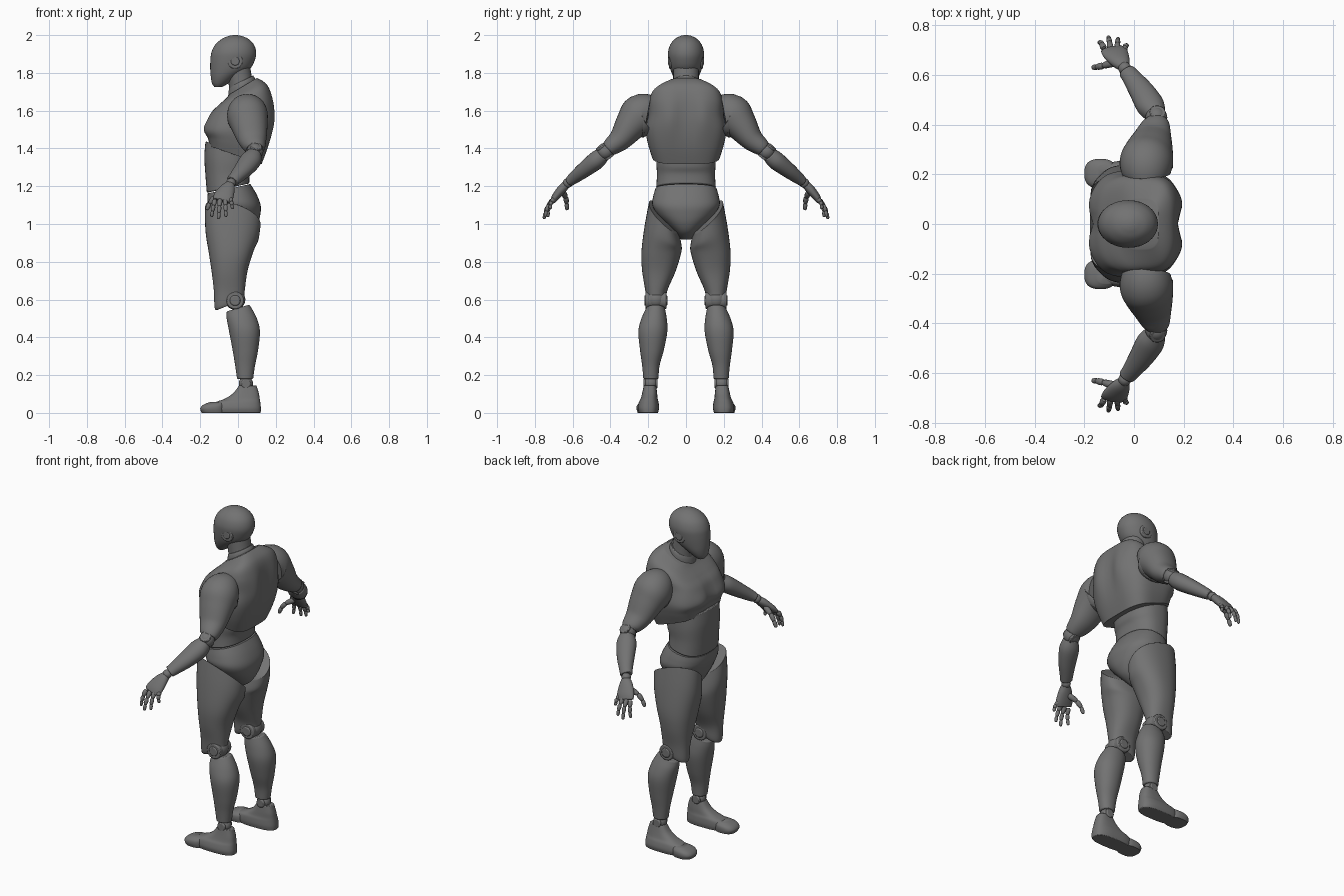
import bpy, bmesh
from math import cos, sin, pi, exp
from mathutils import Vector

dark = bpy.data.materials.new("dark_grey")
dark.diffuse_color = (.17, .17, .17, 1)


def finish(name, bm, mirror=False, bevel=0.0):
    bmesh.ops.recalc_face_normals(bm, faces=bm.faces)
    me = bpy.data.meshes.new(name)
    bm.to_mesh(me)
    bm.free()
    me.materials.append(dark)
    ob = bpy.data.objects.new(name, me)
    bpy.context.collection.objects.link(ob)
    bpy.ops.object.select_all(action='DESELECT')
    ob.select_set(True)
    bpy.context.view_layer.objects.active = ob
    bpy.ops.object.shade_smooth_by_angle(angle=0.85)
    if bevel:
        b = ob.modifiers.new("edge", 'BEVEL')
        b.width, b.segments, b.limit_method, b.angle_limit = bevel, 2, 'ANGLE', 0.9
    if mirror:
        m = ob.modifiers.new("mirror", 'MIRROR')
        m.use_axis = (False, True, False)
    return ob


def smooth_rows(rows, size, steps):
    """Catmull-Rom interpolation between rows of parameters."""
    rows = [tuple(r) + (0,) * (size - len(r)) for r in rows]
    p = [rows[0]] + rows + [rows[-1]]
    out = []
    for i in range(1, len(p) - 2):
        for s in range(steps):
            t = s / steps
            out.append([0.5 * (2 * b + (c - a) * t + (2 * a - 5 * b + 4 * c - d) * t * t
                               + (3 * b - a - 3 * c + d) * t ** 3)
                        for a, b, c, d in zip(*p[i - 1:i + 3])])
    return out + [list(rows[-1])]


def skin(name, rings, mirror, bevel):
    bm = bmesh.new()
    loops = [[bm.verts.new(v) for v in r] for r in rings]
    n = len(loops[0])
    for a, b in zip(loops, loops[1:]):
        for i in range(n):
            bm.faces.new((a[i], a[(i + 1) % n], b[(i + 1) % n], b[i]))
    bm.faces.new(loops[0])
    bm.faces.new(loops[-1])
    return finish(name, bm, mirror, bevel)


def unit_ring(n, power):
    def s(v):
        return (1 if v > 0 else -1) * abs(v) ** (2 / power)
    return [(s(cos(2 * pi * i / n)), s(sin(2 * pi * i / n))) for i in range(n)]


def stack(name, rows, mirror=False, power=2.3, n=40, steps=5, bevel=0.006, shape=None):
    """Upright loft; row = z, x0, x1, y0, y1, tilt along x, tilt along y."""
    rings = []
    for z, x0, x1, y0, y1, tx, ty in smooth_rows(rows, 7, steps):
        ring = []
        for c, s in unit_ring(n, power):
            dx, dy = c * (x1 - x0) / 2, s * (y1 - y0) / 2
            v = Vector(((x0 + x1) / 2 + dx, (y0 + y1) / 2 + dy, z + tx * dx + ty * dy))
            ring.append(shape(v) if shape else v)
        rings.append(ring)
    return skin(name, rings, mirror, bevel)


def tube(name, rows, mirror=True, n=24, steps=5, bevel=0.004, axis=(1, 0, 0)):
    """Loft along a path; row = x, y, z, radius a, radius b."""
    pts = smooth_rows(rows, 5, steps)
    rings = []
    for i, q in enumerate(pts):
        t = (Vector(pts[min(i + 1, len(pts) - 1)][:3]) - Vector(pts[max(i - 1, 0)][:3])).normalized()
        u = Vector(axis)
        u = (u - t * u.dot(t)).normalized()
        w = t.cross(u)
        rings.append([Vector(q[:3]) + u * c * q[3] + w * s * q[4] for c, s in unit_ring(n, 2.1)])
    return skin(name, rings, mirror, bevel)


def ball(name, loc, r):
    bm = bmesh.new()
    bmesh.ops.create_uvsphere(bm, u_segments=24, v_segments=14, radius=r)
    bmesh.ops.translate(bm, verts=bm.verts, vec=loc)
    return finish(name, bm, True)


def disc(name, x, z, y0, y1, r):
    return tube(name, [(x, y0, z, r, r), (x, y1, z, r, r)], steps=1, bevel=0.006)


# Head, ears and neck
stack("head", [(1.725, -.125, -.085, -.028, .028), (1.745, -.138, -.05, -.046, .046),
               (1.78, -.144, .0, -.067, .067), (1.82, -.147, .062, -.083, .083),
               (1.87, -.146, .09, -.093, .093), (1.91, -.14, .096, -.095, .095),
               (1.95, -.12, .084, -.083, .083), (1.98, -.085, .055, -.058, .058),
               (1.995, -.05, .02, -.03, .03), (2.0, -.025, -.005, -.01, .01)],
      power=2.05, bevel=0)
disc("ear_ring", -.015, 1.862, .07, .091, .04)
disc("ear_plate", -.015, 1.862, .07, .094, .024)
tube("neck", [(.03, 0, 1.64, .07, .074), (.015, 0, 1.74, .064, .068), (0, 0, 1.83, .064, .068)], mirror=False)
stack("neck_collar", [(1.68, -.055, .105, -.085, .085, .5), (1.735, -.05, .09, -.08, .08, .5),
                      (1.755, -.045, .08, -.073, .073, .5)], power=2)


# Chest with pectorals, shoulder blades and spine groove
def muscles(v):
    x, y, z = v
    if x > .03:
        k = exp(-((z - 1.56) / .12) ** 2) * min(1, (x - .03) / .1)
        v.x += k * (.01 * exp(-((abs(y) - .09) / .045) ** 2) - .012 * exp(-(y / .04) ** 2))
    else:
        k = min(1, (.03 - x) / .1)
        v.x += k * .01 * exp(-(y / .022) ** 2) * exp(-((z - 1.53) / .08) ** 2)
        v.x -= k * .012 * exp(-((abs(y) - .09) / .06) ** 2) * exp(-((z - 1.51) / .045) ** 2)
    return v


stack("chest", [(1.365, -.152, .125, -.18, .18, -.35), (1.43, -.158, .158, -.202, .202, -.15),
                (1.5, -.172, .18, -.214, .214), (1.58, -.148, .187, -.2, .2),
                (1.645, -.11, .18, -.196, .196, .15), (1.695, -.075, .155, -.172, .172, .35),
                (1.73, -.045, .1, -.1, .1, .6)], power=3.3, n=80, steps=8, shape=muscles)

# Abdomen and pelvis
stack("abdomen", [(1.19, -.165, .06, -.158, .158, .22), (1.26, -.172, .062, -.154, .154, .05),
                  (1.33, -.178, .075, -.157, .157, -.2), (1.4, -.172, .08, -.155, .155, -.3)], power=2.4)
stack("pelvis", [(.918, -.045, .015, -.025, .025), (.955, -.088, .075, -.055, .055),
                 (1.0, -.118, .105, -.1, .1), (1.05, -.14, .118, -.15, .15),
                 (1.1, -.157, .12, -.178, .178), (1.145, -.162, .098, -.174, .174, .1),
                 (1.187, -.16, .065, -.162, .162, .22)])

# Legs
stack("thigh", [(1.04, -.175, .12, .04, .196, -.3, .9), (.94, -.172, .108, .025, .22, -.15, .45),
                (.85, -.155, .08, .025, .236), (.75, -.14, .05, .055, .232), (.65, -.128, .036, .098, .216),
                (.59, -.124, .032, .108, .21, .4), (.57, -.112, .02, .117, .203, .4)], True)
ball("knee_ball", (-.015, .16, .6), .054)
disc("knee_disc", -.015, .595, .104, .215, .046)
disc("knee_cap", -.015, .595, .098, .22, .028)
stack("shin", [(.555, -.06, .06, .112, .21, .3), (.5, -.06, .1, .102, .236), (.43, -.047, .116, .099, .252),
               (.33, -.028, .106, .118, .243), (.25, -.015, .09, .14, .232),
               (.18, -.005, .08, .146, .226)], True, power=2.1)
ball("ankle_ball", (.042, .188, .155), .038)
disc("ankle_disc", .042, .155, .15, .226, .026)

# Feet: heel and instep block plus a separate toe cap
stack("foot", [(0, -.125, .12, .148, .25), (.025, -.13, .121, .143, .256), (.055, -.12, .118, .145, .25),
               (.075, -.07, .115, .15, .24), (.105, -.025, .11, .153, .232),
               (.145, .005, .098, .158, .224)], True, power=2.8)
stack("toe_cap", [(0, -.192, -.07, .148, .256), (.022, -.2, -.07, .144, .262), (.042, -.185, -.07, .148, .258),
                  (.057, -.15, -.07, .165, .24)], True, power=2.6, bevel=.008)

# Arms
tube("upper_arm", [(.05, .203, 1.57, .098, .115), (.05, .245, 1.572, .108, .112), (.06, .29, 1.525, .098, .088),
                   (.075, .345, 1.452, .078, .063), (.088, .395, 1.41, .058, .048),
                   (.09, .412, 1.395, .046, .04)], n=36)
ball("elbow_ball", (.09, .428, 1.385), .044)
tube("elbow_disc", [(.084, .405, 1.35, .032, .032), (.096, .452, 1.415, .032, .032)], steps=1)
tube("forearm", [(.088, .44, 1.37, .04, .04), (.067, .475, 1.337, .056, .048), (.03, .535, 1.29, .05, .042),
                 (-.01, .59, 1.247, .038, .033), (-.03, .615, 1.227, .034, .027)])
ball("wrist_ball", (-.037, .626, 1.217), .026)

# Hands
tube("palm", [(-.04, .633, 1.21, .025, .021), (-.055, .655, 1.187, .04, .024), (-.075, .687, 1.148, .052, .021),
              (-.085, .704, 1.122, .05, .015)], bevel=.006)


def finger(name, a, b, r, bow):
    """Three jointed sections between base and tip, with an outward bend."""
    a, b, bow = Vector(a), Vector(b), Vector(bow)
    cuts = [a.lerp(b, t) + bow * 4 * t * (1 - t) for t in (0, .42, .74, 1)]
    for i, (p, q) in enumerate(zip(cuts, cuts[1:])):
        k = r * (1 - .14 * i)
        tube(f"{name}_joint_{i + 1}", [(*p.lerp(q, t), k * f, k * f) for t, f in
                                       ((-.05, .6), (.2, 1), (.7, .92), (.95, .7), (1.03, .3))],
             n=12, steps=2, bevel=0)


tips = [(-.14, .73, 1.038), (-.103, .752, 1.027), (-.064, .746, 1.038), (-.028, .718, 1.08)]
for i, tip in enumerate(tips):
    finger(f"finger_{i + 1}", (-.122 + .027 * i, .708 - .004 * i, 1.128 + .002 * i), tip, .013, (0, .008, .007))
finger("thumb", (-.075, .652, 1.17), (-.165, .63, 1.075), .016, (-.012, -.006, .012))
